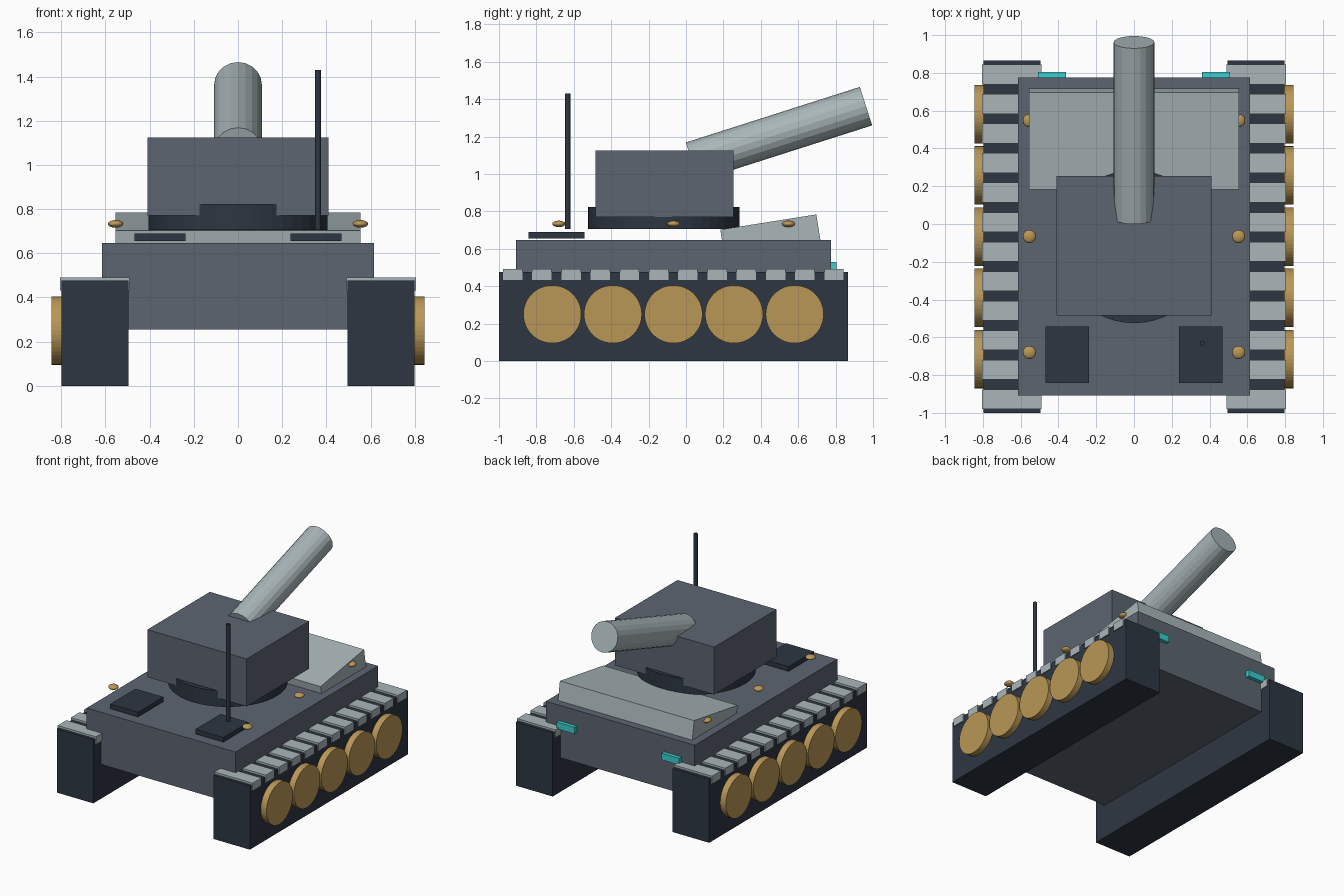
import bpy
from math import radians, pi, sin, cos

if "Cube" in bpy.data.objects:
    bpy.data.objects.remove(bpy.data.objects["Cube"], do_unlink=True)


def material(name, rgb):
    m = bpy.data.materials.new(name)
    m.use_nodes = True
    m.diffuse_color = (*rgb, 1)
    bsdf = next(n for n in m.node_tree.nodes if n.type == 'BSDF_PRINCIPLED')
    bsdf.inputs["Base Color"].default_value = (*rgb, 1)
    bsdf.inputs["Roughness"].default_value = 0.8
    return m


hull_grey = material("hull grey", (0.11, 0.13, 0.165))
dark_slate = material("dark slate", (0.027, 0.037, 0.055))
pale_steel = material("pale steel", (0.40, 0.47, 0.49))
brass = material("brass", (0.49, 0.31, 0.095))
teal = material("teal", (0.04, 0.62, 0.62))


def finish(name, mat):
    ob = bpy.context.object
    ob.name = ob.data.name = name
    ob.data.materials.append(mat)
    return ob


def box(name, mat, x, y, z, tilt=0):
    """Box from (min, max) ranges, tilted about x."""
    bpy.ops.mesh.primitive_cube_add(size=1, location=[sum(r) / 2 for r in (x, y, z)])
    ob = finish(name, mat)
    for v in ob.data.vertices:
        v.co = [c * (r[1] - r[0]) for c, r in zip(v.co, (x, y, z))]
    ob.rotation_euler.x = tilt
    return ob


def cylinder(name, mat, radius, depth, loc, rot=(0, 0, 0), sides=32):
    bpy.ops.mesh.primitive_cylinder_add(vertices=sides, radius=radius, depth=depth,
                                        location=loc, rotation=rot)
    return finish(name, mat)


def mirrored(lo, hi, side):
    return tuple(sorted((lo * side, hi * side)))


# Hull and sloped armour
box("hull", hull_grey, (-0.615, 0.615), (-0.908, 0.776), (0.256, 0.646))
tilt = radians(9)
slope = box("sloped_armour", pale_steel, (-0.555, 0.555), (-0.26, 0.26), (-0.1, 0.1), tilt)
slope.location = (0, 0.44 + 0.1 * sin(tilt), 0.743 - 0.1 * cos(tilt))

# Turret with its ring
cylinder("turret_ring", dark_slate, 0.405, 0.118, (0, -0.12, 0.765), sides=48)
box("turret", hull_grey, (-0.41, 0.41), (-0.485, 0.253), (0.77, 1.125))

# Raised gun barrel
elevation = radians(17.7)
cylinder("gun_barrel", pale_steel, 0.108, 0.977, (0, 0.497, 1.214),
         (elevation - pi / 2, 0, 0), sides=20)

# Antenna
cylinder("antenna", dark_slate, 0.014, 0.725, (0.362, -0.632, 1.068), sides=12)

for side, label in ((1, "left"), (-1, "right")):
    # Running gear
    box(label + "_track", dark_slate, mirrored(0.496, 0.798, side), (-1, 0.866), (0, 0.476))
    for i in range(12):
        y = -0.927 + i * 0.1562
        box(f"{label}_track_pad_{i + 1}", pale_steel, mirrored(0.49, 0.806, side),
            (y - 0.052, y + 0.052), (0.432, 0.491))
    for i in range(5):
        cylinder(f"{label}_wheel_{i + 1}", brass, 0.155, 0.12,
                 (side * 0.785, -0.715 + i * 0.324, 0.25), (0, pi / 2, 0), sides=48)

    # Deck hatches and rear lights
    box(label + "_hatch", dark_slate, mirrored(0.237, 0.468, side),
        (-0.842, -0.543), (0.655, 0.69))
    box(label + "_lamp", teal, mirrored(0.36, 0.507, side), (0.76, 0.804), (0.48, 0.53))

    # Flattened rivets
    for i in range(3):
        bpy.ops.mesh.primitive_uv_sphere_add(segments=16, ring_count=8, radius=0.035,
                                             location=(side * 0.554, -0.68 + i * 0.614, 0.733))
        rivet = finish(f"{label}_rivet_{i + 1}", brass)
        rivet.scale.z = 0.5
        bpy.ops.object.shade_smooth_by_angle()
